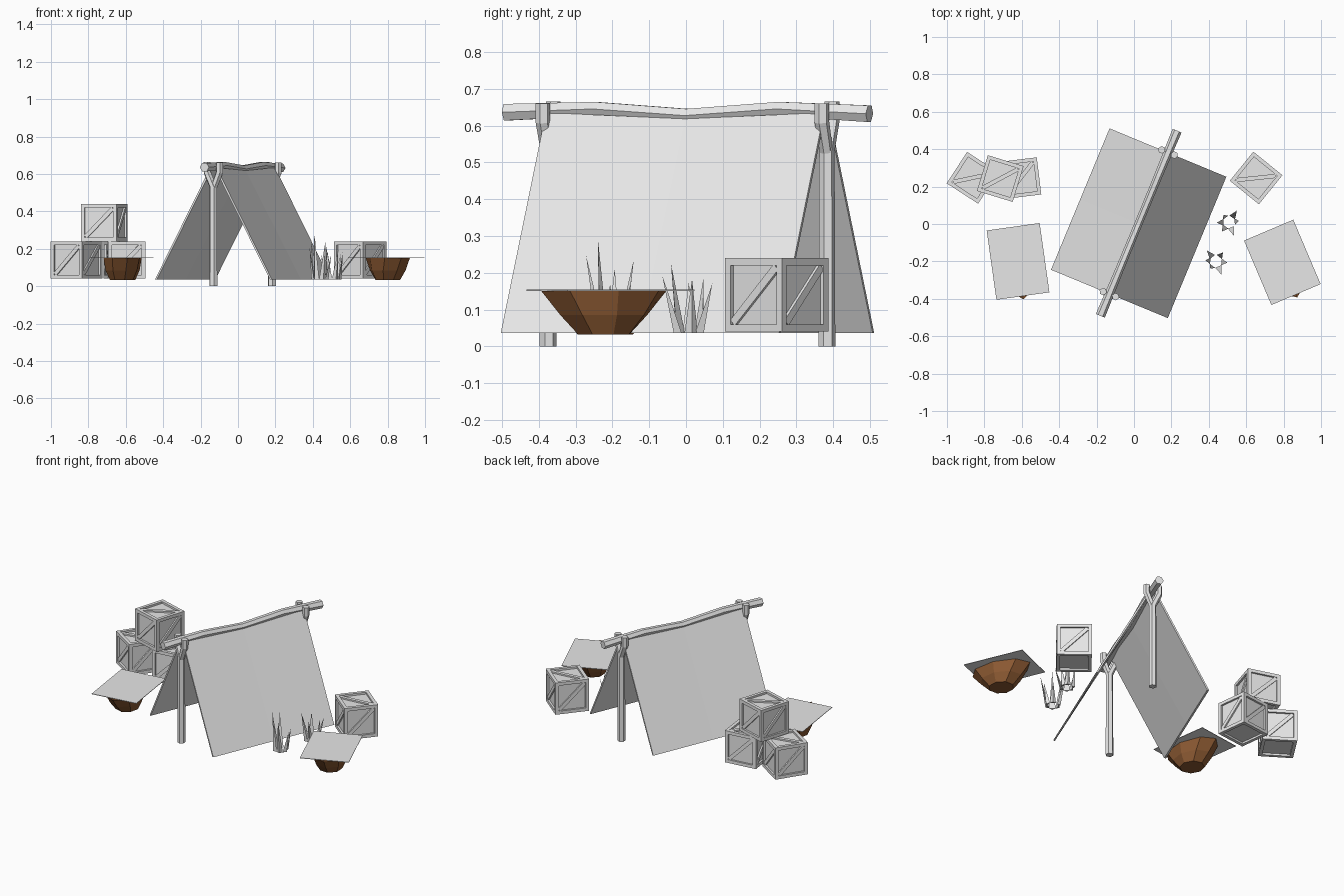
import bpy, bmesh, math, random
from mathutils import Matrix, Vector

if "Cube" in bpy.data.objects:
    bpy.data.objects.remove(bpy.data.objects["Cube"])

random.seed(4)


def material(name, rgb):
    m = bpy.data.materials.new(name)
    m.diffuse_color = (*rgb, 1)
    m.use_nodes = True
    m.node_tree.nodes["Principled BSDF"].inputs["Base Color"].default_value = m.diffuse_color
    return m


GREY = material("pale grey", (0.8, 0.8, 0.8))
BROWN = material("wood brown", (0.26, 0.10, 0.032))


def finish(name, bm, mat, loc=(0, 0, 0), deg=0):
    bmesh.ops.recalc_face_normals(bm, faces=bm.faces)
    me = bpy.data.meshes.new(name)
    bm.to_mesh(me)
    bm.free()
    me.materials.append(mat)
    ob = bpy.data.objects.new(name, me)
    ob.location = loc
    ob.rotation_euler[2] = math.radians(deg)
    bpy.context.collection.objects.link(ob)
    return ob


def loft(bm, rings, caps=(True, True)):
    """Join rings of points with quads."""
    vs = [[bm.verts.new(p) for p in r] for r in rings]
    n = len(vs[0])
    for a, b in zip(vs, vs[1:]):
        for i in range(n):
            j = (i + 1) % n
            bm.faces.new((a[i], a[j], b[j], b[i]))
    if caps[0]:
        bm.faces.new(vs[0])
    if caps[1]:
        bm.faces.new(vs[-1])


def pole(bm, path, sides=6):
    """Faceted pole along points (x, y, z, radius)."""
    pts = [Vector(p[:3]) for p in path]
    rings = []
    for i, p in enumerate(pts):
        d = (pts[min(i + 1, len(pts) - 1)] - pts[max(i - 1, 0)]).normalized()
        side = Vector((1, 0, 0))
        side = (side - d * side.dot(d)).normalized()
        up = d.cross(side)
        r = path[i][3]
        rings.append([p + r * (side * math.cos(t) + up * math.sin(t))
                      for t in (2 * math.pi * k / sides for k in range(sides))])
    loft(bm, rings)


def box(bm, size, centre, rot=Matrix()):
    m = rot @ Matrix.Translation(centre) @ Matrix.Diagonal((*size, 1))
    bmesh.ops.create_cube(bm, size=1, matrix=m)


# Tent
TENT = dict(loc=(0.025, 0.004, 0), deg=-22.5)

bm = bmesh.new()
pole(bm, [(0, -0.535, 0.636, 0.026), (0, -0.27, 0.645, 0.022), (0, 0, 0.627, 0.021),
          (0, 0.27, 0.645, 0.022), (0, 0.535, 0.632, 0.026)])
finish("ridge_pole", bm, GREY, **TENT)

for end, y in (("front", -0.41), ("back", 0.41)):
    bm = bmesh.new()
    pole(bm, [(0, y, 0, 0.023), (0, y, 0.53, 0.021), (-0.036, y, 0.61, 0.02), (-0.036, y, 0.665, 0.02)])
    pole(bm, [(0, y, 0.52, 0.018), (0.036, y, 0.61, 0.02), (0.036, y, 0.66, 0.02)])
    finish(end + "_forked_post", bm, GREY, **TENT)

for side, s in (("left", -1), ("right", 1)):
    bm = bmesh.new()
    steps = ((-0.409, 0.635), (0, 0.618), (0.409, 0.635))
    loft(bm, [[(s * 0.338, y, 0.036), (s * 0.018, y, z), (s * 0.008, y, z - 0.004), (s * 0.327, y, 0.036)]
              for y, z in steps])
    finish(side + "_tent_sheet", bm, GREY, **TENT)

# Crates: recessed core, frame beams and a diagonal brace on each face but the bottom
S, B = 0.2, 0.02


def crate(name, x, y, z, deg):
    bm = bmesh.new()
    box(bm, (S - 0.024,) * 3, (0, 0, 0))
    e = (S - B) / 2
    for a in (-e, e):
        for b in (-e, e):
            box(bm, (S, B, B), (0, a, b))
            box(bm, (B, S, B), (a, 0, b))
            box(bm, (B, B, S), (a, b, 0))
    turns = [Matrix.Rotation(k * math.pi / 2, 4, 'Z') for k in range(4)]
    turns.append(Matrix.Rotation(-math.pi / 2, 4, 'X'))
    for t in turns:
        brace = t @ Matrix.Rotation(-math.pi / 4, 4, 'Y')
        box(bm, (0.215, 0.012, 0.022), (0, -S / 2 + 0.009, 0), brace)
    finish(name, bm, GREY, (x, y, z + S / 2), deg)


crate("left_crate", -0.863, 0.247, 0.04, -33)
crate("middle_crate", -0.607, 0.245, 0.04, 7)
crate("stacked_crate", -0.715, 0.243, 0.24, -17)
crate("right_crate", 0.653, 0.246, 0.04, -39)

# Covered bowls: eight-sided long bowl under a flat sheet
for side, x, y, deg in (("left", -0.62, -0.2, 8), ("right", 0.793, -0.205, 23)):
    bm = bmesh.new()
    rings = []
    for a, b, z in ((0.068, 0.075, 0.032), (0.092, 0.128, 0.085), (0.103, 0.184, 0.15)):
        rings.append([(a * math.cos(t), -0.02 + b * math.sin(t), z)
                      for t in (math.pi / 4 * k for k in range(8))])
    loft(bm, rings, (True, False))
    finish(side + "_bowl", bm, BROWN, (x, y, 0), deg)
    bm = bmesh.new()
    box(bm, (0.286, 0.374, 0.003), (0, 0, 0.1525))
    finish(side + "_bowl_cover", bm, GREY, (x, y, 0), deg)

# Grass tufts: leaning three-sided blades around a ring
for name, x, y, top in (("near_grass", 0.438, -0.2, 0.29), ("far_grass", 0.508, 0.01, 0.225)):
    bm = bmesh.new()
    for k in range(6):
        t = k * math.pi / 3 + random.uniform(-0.2, 0.2)
        out = Vector((math.cos(t), math.sin(t), 0))
        across = Vector((-out.y, out.x, 0))
        base = out * 0.03 + Vector((0, 0, 0.036))
        h = top if k == 4 else top * random.uniform(0.55, 0.88)
        tip = bm.verts.new(out * random.uniform(0.045, 0.085) + Vector((0, 0, h)))
        tri = [bm.verts.new(base + p) for p in (across * 0.018, across * -0.018, out * 0.016)]
        bm.faces.new(tri)
        for i in range(3):
            bm.faces.new((tri[i], tri[(i + 1) % 3], tip))
    finish(name, bm, GREY, (x, y, 0))
